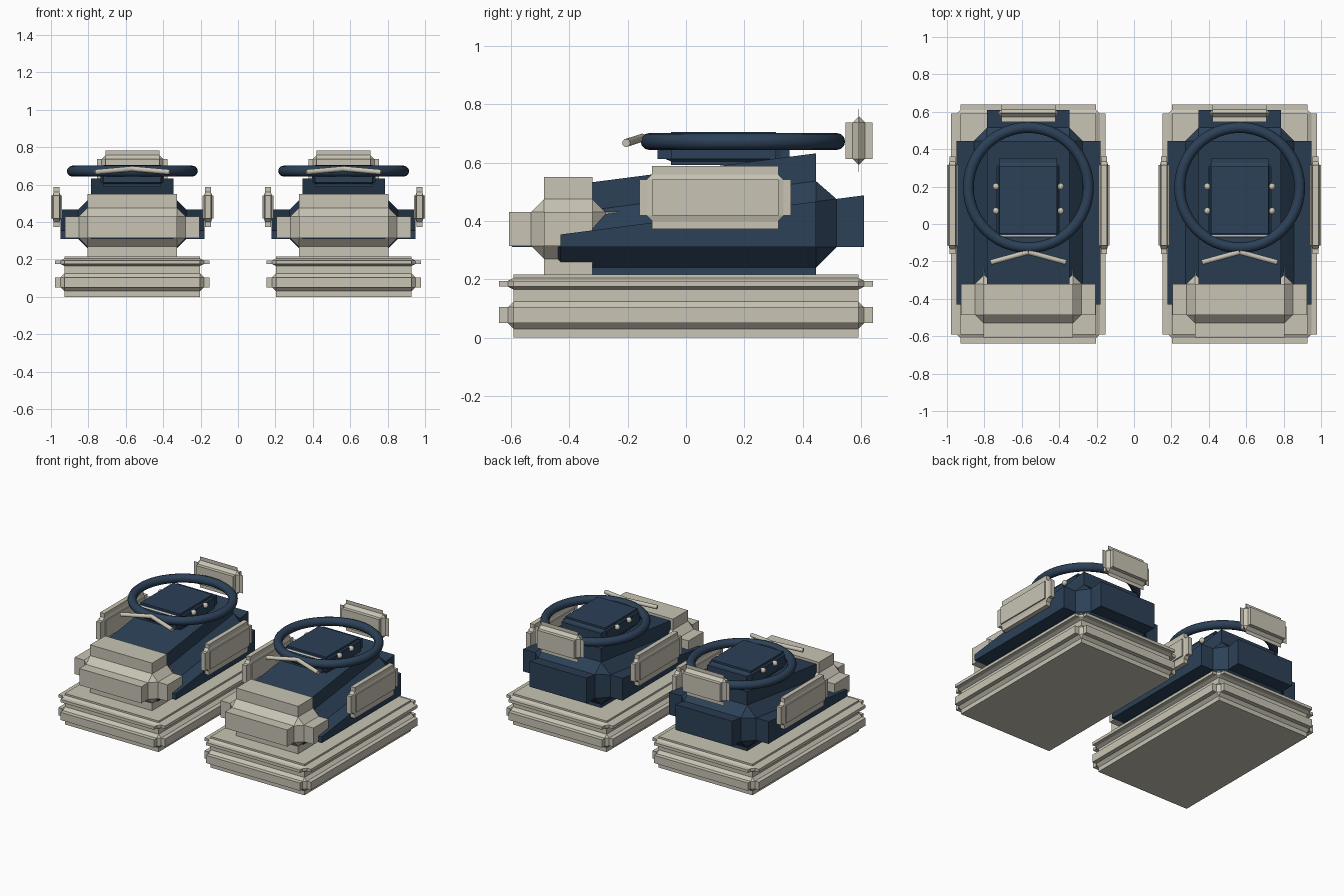
import bpy, bmesh, math
from itertools import product
from mathutils import Vector

if "Cube" in bpy.data.objects:
    bpy.data.objects.remove(bpy.data.objects["Cube"])


def material(name, rgb):
    m = bpy.data.materials.new(name)
    m.diffuse_color = (*rgb, 1)
    m.use_nodes = True
    m.node_tree.nodes["Principled BSDF"].inputs["Base Color"].default_value = m.diffuse_color
    return m


CREAM = material("cream", (0.58, 0.55, 0.46))
NAVY = material("navy", (0.025, 0.052, 0.095))


def padded_box(name, centre, panel, bevel, extrude, mat, slope=0.0):
    """Chamfered box whose six flat panels are each pulled outwards.
    Panel half-sizes, bevel and extrusion are per axis; slope tilts the top."""
    bm = bmesh.new()
    inner, outer = {}, {}
    for signs in product((-1, 1), repeat=3):
        for axis in range(3):
            for store, grow in ((inner, 0), (outer, 1)):
                p = Vector([s * h for s, h in zip(signs, panel)])
                p[axis] += signs[axis] * (bevel[axis] + grow * extrude[axis])
                if signs[2] > 0:
                    p.z += slope * p.y
                store[axis, signs] = bm.verts.new(p + Vector(centre))

    def sign_tuple(axis, s, a, b):
        t = [0, 0, 0]
        t[axis], t[(axis + 1) % 3], t[(axis + 2) % 3] = s, a, b
        return tuple(t)

    loop = ((-1, -1), (1, -1), (1, 1), (-1, 1))
    for axis in range(3):
        for s in (-1, 1):
            ring = [(axis, sign_tuple(axis, s, a, b)) for a, b in loop]
            bm.faces.new([outer[k] for k in ring])
            for k, n in zip(ring, ring[1:] + ring[:1]):
                bm.faces.new((inner[k], inner[n], outer[n], outer[k]))
        # Chamfers along the edges parallel to this axis
        u, v = (axis + 1) % 3, (axis + 2) % 3
        for a, b in loop:
            lo, hi = sign_tuple(axis, -1, a, b), sign_tuple(axis, 1, a, b)
            bm.faces.new((inner[u, lo], inner[u, hi], inner[v, hi], inner[v, lo]))
    for signs in product((-1, 1), repeat=3):
        bm.faces.new([inner[axis, signs] for axis in range(3)])
    bmesh.ops.recalc_face_normals(bm, faces=bm.faces)
    me = bpy.data.meshes.new(name)
    bm.to_mesh(me)
    bm.free()
    me.materials.append(mat)
    ob = bpy.data.objects.new(name, me)
    bpy.context.collection.objects.link(ob)
    return ob


def finish(name, mat):
    ob = bpy.context.object
    ob.name = name
    ob.data.materials.append(mat)
    bpy.ops.object.shade_smooth_by_angle(angle=math.radians(35))
    return ob


def rod(name, a, b, radius, mat):
    a, b = Vector(a), Vector(b)
    d = b - a
    bpy.ops.mesh.primitive_cylinder_add(
        vertices=12, radius=radius, depth=d.length, location=(a + b) / 2,
        rotation=d.to_track_quat('Z', 'Y').to_euler())
    return finish(name, mat)


def build_car(cx, tag):
    # Two stacked base slabs
    padded_box("lower_base_" + tag, (cx, 0, 0.0775), (0.363, 0.59, 0.027),
               (0.02,) * 3, (0.03, 0.03, 0.0305), CREAM)
    padded_box("upper_base_" + tag, (cx, 0, 0.185), (0.363, 0.59, 0.01),
               (0.02, 0.02, 0.01), (0.03, 0.03, 0.012), CREAM)
    # Sloping main body and front hood
    padded_box("body_" + tag, (cx, 0.0075, 0.36), (0.22, 0.4375, 0.05),
               (0.07,) * 3, (0.095,) * 3, NAVY, slope=0.129)
    padded_box("hood_" + tag, (cx, -0.403, 0.372), (0.24, 0.0825, 0.058),
               (0.045,) * 3, (0.075,) * 3, CREAM)
    # Side and rear plates
    for s, side in ((-1, "left"), (1, "right")):
        padded_box(f"{side}_plate_{tag}", (cx + s * 0.405, 0.1, 0.48),
                   (0.016, 0.216, 0.0615), (0.005, 0.018, 0.018),
                   (0.008, 0.026, 0.028), CREAM)
    padded_box("rear_plate_" + tag, (cx, 0.592, 0.675), (0.144, 0.001, 0.0625),
               (0.02,) * 3, (0.025,) * 3, CREAM)
    # Steering ring with centre block
    bpy.ops.mesh.primitive_torus_add(
        major_segments=48, minor_segments=12, major_radius=0.321,
        minor_radius=0.029, location=(cx, 0.195, 0.672))
    finish("steering_ring_" + tag, NAVY)
    padded_box("centre_block_" + tag, (cx, 0.128, 0.648), (0.153, 0.18, 0.036),
               (0.008, 0.018, 0.008), (0.008, 0.028, 0.013), NAVY)
    # Buttons beside the block, a bar in front, and two levers
    for s in (-1, 1):
        for y in (0.07, 0.2):
            bpy.ops.mesh.primitive_uv_sphere_add(
                segments=12, ring_count=8, radius=0.019,
                location=(cx + s * 0.172, y, 0.675))
            finish(f"button_{tag}", CREAM)
        rod("lever_" + tag, (cx, -0.15, 0.685), (cx + s * 0.2, -0.205, 0.667),
            0.014, CREAM)
    rod("front_bar_" + tag, (cx - 0.15, -0.06, 0.675), (cx + 0.15, -0.06, 0.675),
        0.014, CREAM)


# Matching pair side by side
build_car(-0.565, "a")
build_car(0.565, "b")
